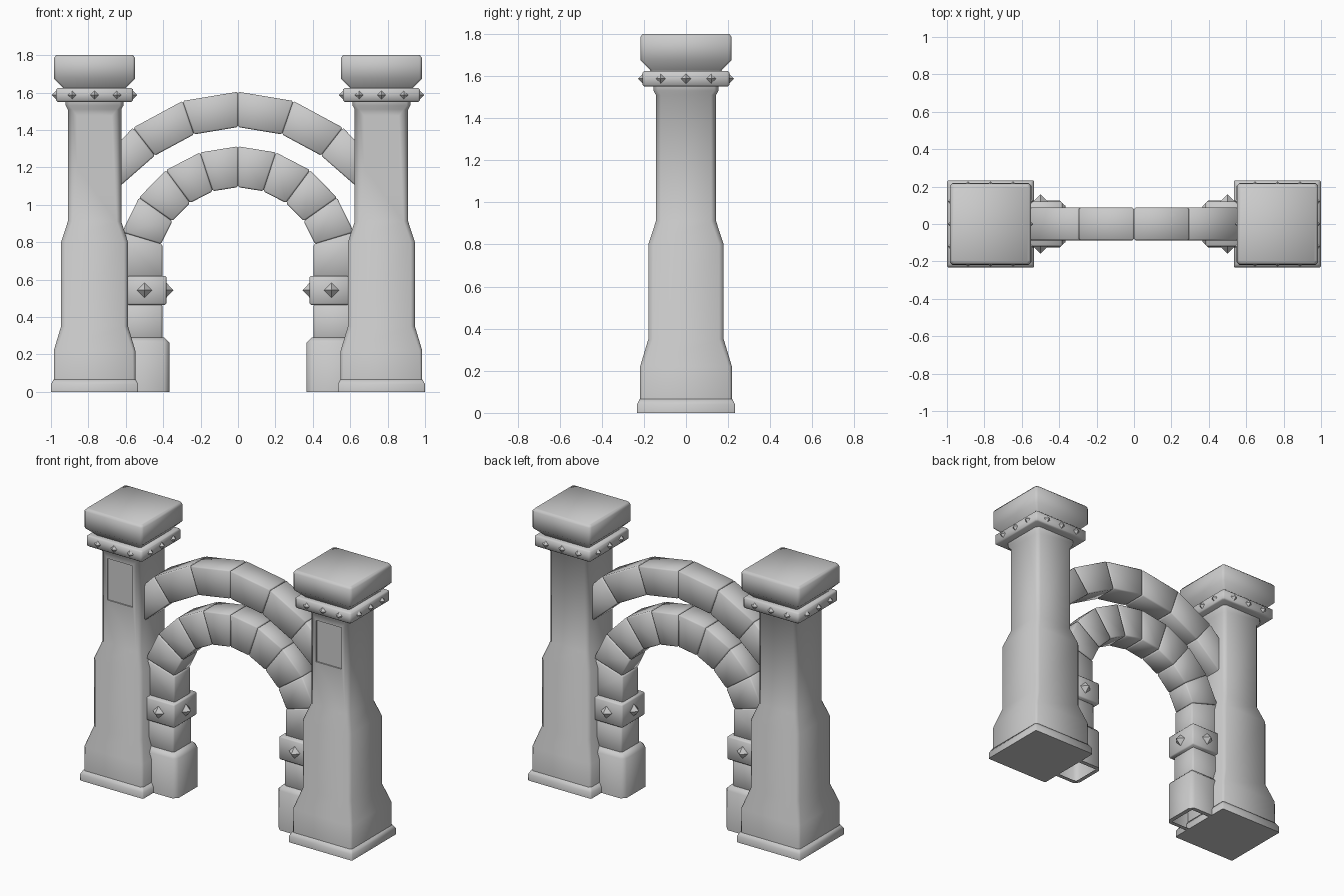
import bpy, bmesh, math
from mathutils import Vector, Matrix

if "Cube" in bpy.data.objects:
    bpy.data.objects.remove(bpy.data.objects["Cube"])

PX = 0.767  # pillar centre distance from the middle


def finish(name, bm, angle=50):
    """Turn a bmesh into a smooth-by-angle object."""
    bmesh.ops.recalc_face_normals(bm, faces=bm.faces)
    me = bpy.data.meshes.new(name)
    bm.to_mesh(me)
    bm.free()
    ob = bpy.data.objects.new(name, me)
    bpy.context.collection.objects.link(ob)
    bpy.ops.object.select_all(action='DESELECT')
    ob.select_set(True)
    bpy.context.view_layer.objects.active = ob
    bpy.ops.object.shade_smooth_by_angle(angle=math.radians(angle))
    return ob


def loft(name, cx, profile):
    """Square column with chamfered corners from (z, half width, chamfer)."""
    bm = bmesh.new()
    rings = []
    for z, h, c in profile:
        k = h - c
        pts = [(h, -k), (h, k), (k, h), (-k, h), (-h, k), (-h, -k), (-k, -h), (k, -h)]
        rings.append([bm.verts.new((cx + x, y, z)) for x, y in pts])
    for a, b in zip(rings, rings[1:]):
        for i in range(8):
            j = (i + 1) % 8
            bm.faces.new((a[i], a[j], b[j], b[i]))
    bm.faces.new(rings[0][::-1])
    bm.faces.new(rings[-1])
    return finish(name, bm)


def prism(pts, depth, bevel):
    """Bevelled block: outline in the x-z plane, extruded to +-depth in y."""
    bm = bmesh.new()
    f = [bm.verts.new((x, -depth, z)) for x, z in pts]
    b = [bm.verts.new((x, depth, z)) for x, z in pts]
    bm.faces.new(f)
    bm.faces.new(b[::-1])
    for i in range(len(pts)):
        j = (i + 1) % len(pts)
        bm.faces.new((f[i], b[i], b[j], f[j]))
    bmesh.ops.recalc_face_normals(bm, faces=bm.faces)
    bmesh.ops.bevel(bm, geom=bm.edges[:], offset=bevel, segments=1,
                    affect='EDGES', profile=0.5)
    return bm


def box(name, x0, x1, depth, z0, z1, bevel, open_bottom=False):
    bm = prism([(x0, z0), (x1, z0), (x1, z1), (x0, z1)], depth, bevel)
    if open_bottom:
        low = [f for f in bm.faces if f.calc_center_median().z < z0 + 1e-4]
        bmesh.ops.delete(bm, geom=low, context='FACES')
        for v in bm.verts:
            if v.co.z < z0 + bevel * 1.5:
                v.co.z = z0
        bmesh.ops.dissolve_degenerate(bm, dist=1e-5, edges=bm.edges[:])
    return finish(name, bm)


def studs(name, spots, r, height):
    """Four-sided pointed studs at (position, outward direction)."""
    bm = bmesh.new()
    for pos, d in spots:
        rot = Vector(d).to_track_quat('Z', 'Y').to_matrix().to_4x4()
        mat = Matrix.Translation(Vector(pos) + Vector(d) * (height / 2 - 0.002)) @ rot
        bmesh.ops.create_cone(bm, cap_ends=True, segments=4, radius1=r,
                              radius2=0, depth=height, matrix=mat)
    return finish(name, bm, 20)


def arch(name, rays, cz, depth):
    """Ring of wedge stones between rays of (degrees, inner, outer radius)."""
    bm = bmesh.new()
    for a, b in zip(rays, rays[1:]):
        def at(ray, k):
            t = math.radians(ray[0])
            return ray[k] * math.cos(t), cz + ray[k] * math.sin(t)
        stone = prism([at(a, 1), at(a, 2), at(b, 2), at(b, 1)], depth, 0.008)
        tmp = bpy.data.meshes.new("stone")
        stone.to_mesh(tmp)
        stone.free()
        bm.from_mesh(tmp)
        bpy.data.meshes.remove(tmp)
    return finish(name, bm)


# cutter for the shallow front panels
bm = bmesh.new()
for s in (-1, 1):
    bmesh.ops.create_cube(bm, size=1, matrix=Matrix.Translation((s * PX, -0.185, 1.3375))
                          @ Matrix.Diagonal((0.185, 0.1, 0.275, 1)))
cutter = finish("panel_cutter", bm, 10)
cutter.hide_render = True
cutter.hide_viewport = True

for s, side in ((-1, "left"), (1, "right")):
    cx = s * PX
    # pillar: plinth, body, shaft, neck moulding
    loft(side + "_plinth", cx, [(0, 0.233, 0.006), (0.04, 0.233, 0.006), (0.065, 0.22, 0.01)])
    pillar = loft(side + "_pillar", cx, [
        (0.05, 0.218, 0.012), (0.22, 0.218, 0.015), (0.35, 0.179, 0.022),
        (0.80, 0.179, 0.022), (0.91, 0.143, 0.024), (1.51, 0.143, 0.024),
        (1.53, 0.154, 0.02), (1.56, 0.154, 0.02)])
    mod = pillar.modifiers.new("panel", 'BOOLEAN')
    mod.operation = 'DIFFERENCE'
    mod.object = cutter

    # studded collar
    loft(side + "_collar", cx, [(1.55, 0.197, 0.01), (1.558, 0.206, 0.01),
                                (1.616, 0.206, 0.01), (1.624, 0.197, 0.01)])
    spots = []
    for d in ((1, 0, 0), (-1, 0, 0), (0, 1, 0), (0, -1, 0)):
        for t in (-0.12, 0, 0.12):
            spots.append(((cx + d[0] * 0.206 + d[1] * t, d[1] * 0.206 + d[0] * t, 1.587), d))
    studs(side + "_collar_studs", spots, 0.025, 0.024)

    # capital
    loft(side + "_capital", cx, [(1.62, 0.168, 0.012), (1.628, 0.17, 0.012),
                                 (1.675, 0.217, 0.014), (1.785, 0.217, 0.014),
                                 (1.80, 0.205, 0.012)])

    # inner jamb: base, lower stone, studded band, upper stone
    box(side + "_jamb_base", s * 0.367, s * 0.66, 0.125, 0, 0.29, 0.028, True)
    box(side + "_jamb_lower", s * 0.405, s * 0.66, 0.095, 0.25, 0.47, 0.01)
    box(side + "_jamb_band", s * 0.383, s * 0.592, 0.12, 0.465, 0.62, 0.008)
    prism_pts = [(s * 0.405, 0.61), (s * 0.66, 0.61), (s * 0.66, 0.865), (s * 0.405, 0.79)]
    finish(side + "_jamb_upper", prism(prism_pts, 0.085, 0.008))
    studs(side + "_jamb_studs", [((s * 0.5, -0.12, 0.543), (0, -1, 0)),
                                 ((s * 0.5, 0.12, 0.543), (0, 1, 0)),
                                 ((s * 0.383, 0, 0.543), (-s, 0, 0))], 0.042, 0.04)

# the two stone arches
arch("lower_arch", [(17 + 18.25 * i, 0.43, 0.648) for i in range(9)], 0.664, 0.085)
upper = [(52.2 + 18.9 * i, 0.725, 0.914) for i in range(5)]
arch("upper_arch", [(31, 0.76, 0.93)] + upper + [(149, 0.76, 0.93)], 0.69, 0.087)
